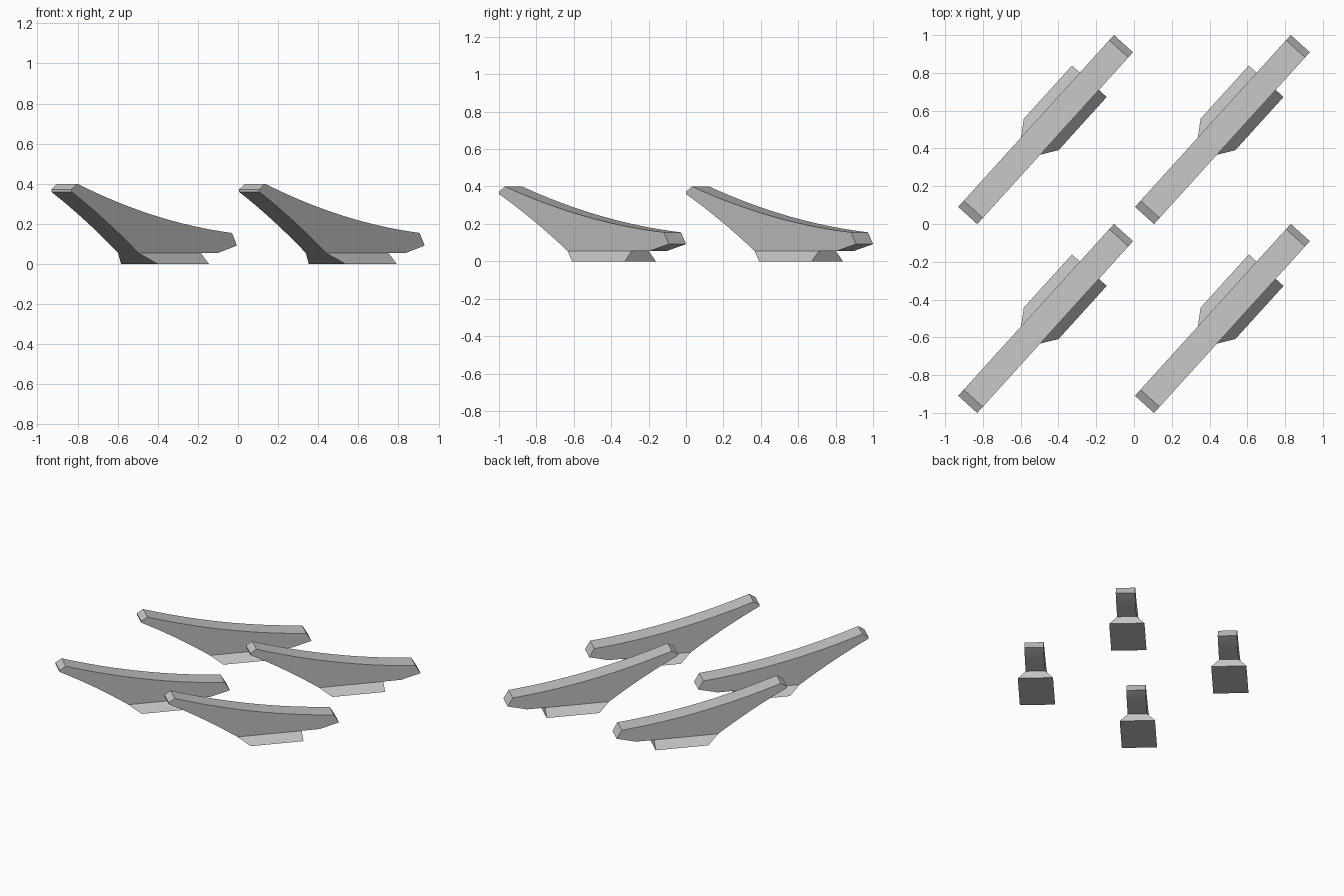
import bpy, bmesh, math

if "Cube" in bpy.data.objects:
    bpy.data.objects.remove(bpy.data.objects["Cube"])

ANGLE = math.radians(47.8)
HALF_W = 0.068

gray = bpy.data.materials.new("light gray")
gray.diffuse_color = (0.55, 0.55, 0.55, 1)
gray.use_nodes = True
gray.node_tree.nodes["Principled BSDF"].inputs["Base Color"].default_value = gray.diffuse_color


def curve(a, b, sag, n):
    """Points from a to b, bowed vertically by sag in the middle."""
    pts = []
    for i in range(n + 1):
        t = i / n
        pts.append((a[0] + (b[0] - a[0]) * t,
                    a[1] + (b[1] - a[1]) * t + 4 * sag * t * (1 - t)))
    return pts


def make_mesh(name, build):
    bm = bmesh.new()
    build(bm)
    bmesh.ops.recalc_face_normals(bm, faces=bm.faces)
    me = bpy.data.meshes.new(name)
    bm.to_mesh(me)
    bm.free()
    me.materials.append(gray)
    return me


def build_arm(bm):
    # side profile: curved top, blunt low end, flat belly, rising underside
    prof = curve((-0.57, 0.40), (0.577, 0.155), -0.036, 16)
    prof += [(0.614, 0.092), (0.473, 0.055)]
    prof += curve((-0.118, 0.055), (-0.614, 0.36), 0.011, 8)
    prof += [(-0.614, 0.372)]
    face = bm.faces.new([bm.verts.new((s, -HALF_W, z)) for s, z in prof])
    ext = bmesh.ops.extrude_face_region(bm, geom=[face], use_keep_orig=True)
    verts = [g for g in ext["geom"] if isinstance(g, bmesh.types.BMVert)]
    bmesh.ops.translate(bm, verts=verts, vec=(0, 2 * HALF_W, 0))


def build_foot(bm):
    # flared block: wide at the ground, arm width at the top
    def ring(x0, x1, w, z):
        return [bm.verts.new(p) for p in
                ((x0, -w, z), (x1, -w, z), (x1, w, z), (x0, w, z))]
    low = ring(-0.035, 0.345, 0.124, 0)
    top = ring(-0.118, 0.345, HALF_W, 0.055)
    bm.faces.new(low)
    bm.faces.new(top)
    for i in range(4):
        j = (i + 1) % 4
        bm.faces.new((low[i], low[j], top[j], top[i]))


arm_mesh = make_mesh("arm", build_arm)
foot_mesh = make_mesh("foot", build_foot)

# two by two arrangement of identical angled pieces
for cx in (-0.468, 0.468):
    for cy in (-0.5, 0.5):
        for name, me in (("arm", arm_mesh), ("foot", foot_mesh)):
            ob = bpy.data.objects.new(name, me)
            ob.location = (cx, cy, 0)
            ob.rotation_euler = (0, 0, ANGLE)
            bpy.context.collection.objects.link(ob)

# smooth only the gently curved strips
for me in (arm_mesh,):
    me.shade_smooth()
    me.set_sharp_from_angle(angle=math.radians(20))
